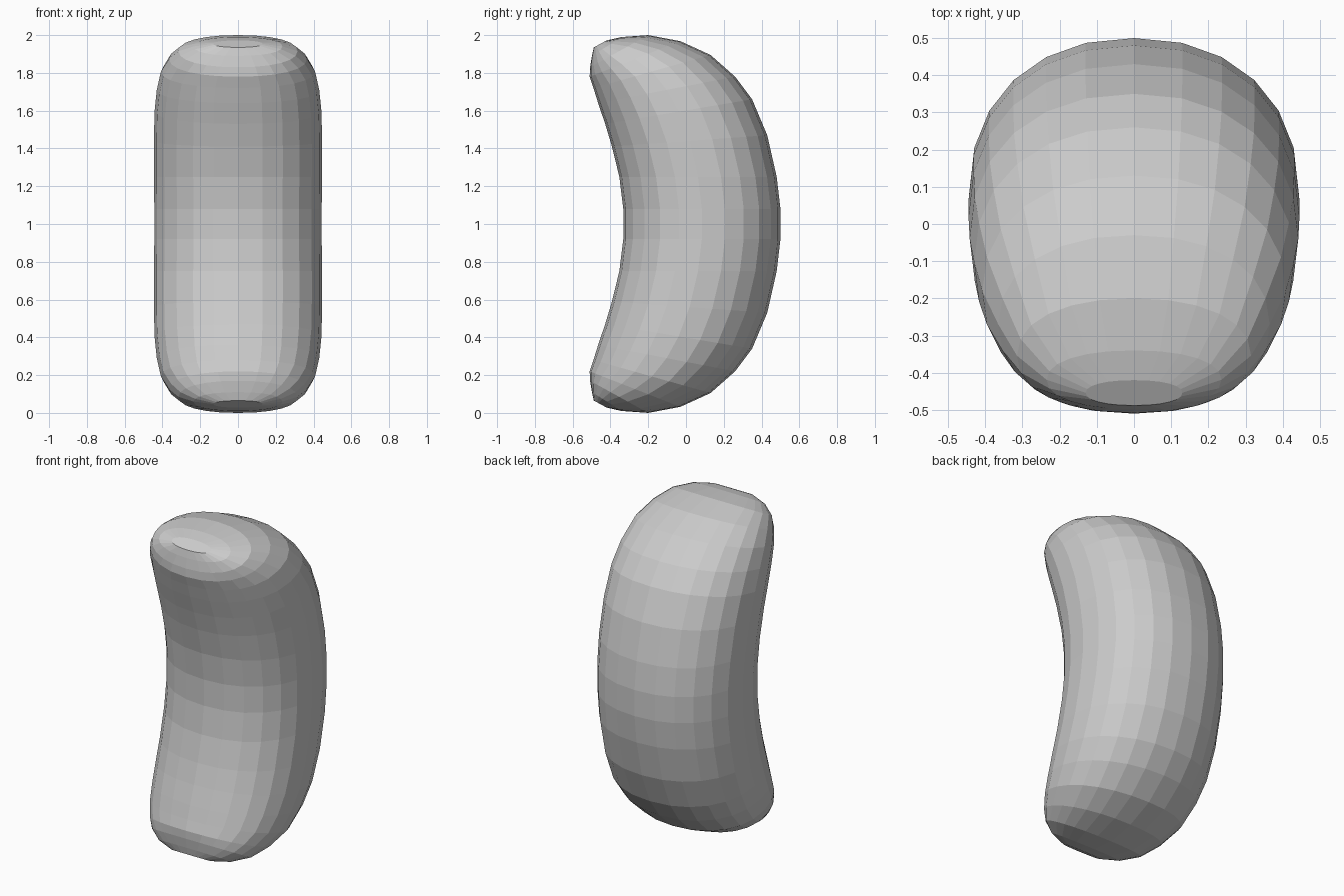
import bpy, bmesh, math
from mathutils import Vector

if "Cube" in bpy.data.objects:
    bpy.data.objects.remove(bpy.data.objects["Cube"])

SIDES = 24
POWER = 2 / 2.2   # slightly squared ellipse

# Upper-half cross-sections: inner (y, z), outer (y, z), half width
HALF = [
    ((-0.332, 1.08), (0.500, 1.08), 0.443),
    ((-0.353, 1.25), (0.480, 1.25), 0.445),
    ((-0.392, 1.41), (0.430, 1.47), 0.445),
    ((-0.428, 1.53), (0.350, 1.66), 0.442),
    ((-0.465, 1.64), (0.260, 1.78), 0.430),
    ((-0.490, 1.72), (0.130, 1.895), 0.408),
    ((-0.510, 1.78), (-0.03, 1.968), 0.365),
    ((-0.508, 1.83), (-0.20, 2.00), 0.315),
    ((-0.498, 1.89), (-0.34, 1.99), 0.235),
    ((-0.488, 1.935), (-0.42, 1.972), 0.13),
]


def spow(v):
    return math.copysign(abs(v) ** POWER, v)


def flip(p):
    return (p[0], 2 - p[1])


# Mirror the sections about mid height to get the full bent body
sections = [(flip(a), flip(b), w) for a, b, w in reversed(HALF)] + HALF

bm = bmesh.new()
rings = []
for a, b, w in sections:
    inner, outer = Vector((0, *a)), Vector((0, *b))
    mid, half = (inner + outer) / 2, (outer - inner) / 2
    ring = []
    for i in range(SIDES):
        t = 2 * math.pi * i / SIDES
        ring.append(bm.verts.new(mid + half * spow(math.sin(t)) + Vector((w * spow(math.cos(t)), 0, 0))))
    rings.append(ring)

# Skin between rings and close both ends
for r0, r1 in zip(rings, rings[1:]):
    for i in range(SIDES):
        j = (i + 1) % SIDES
        bm.faces.new((r0[i], r0[j], r1[j], r1[i]))
bm.faces.new(rings[0][::-1])
bm.faces.new(rings[-1])
bmesh.ops.recalc_face_normals(bm, faces=bm.faces)

mesh = bpy.data.meshes.new("bean_body")
bm.to_mesh(mesh)
bm.free()
bpy.context.collection.objects.link(bpy.data.objects.new("bean_body", mesh))
